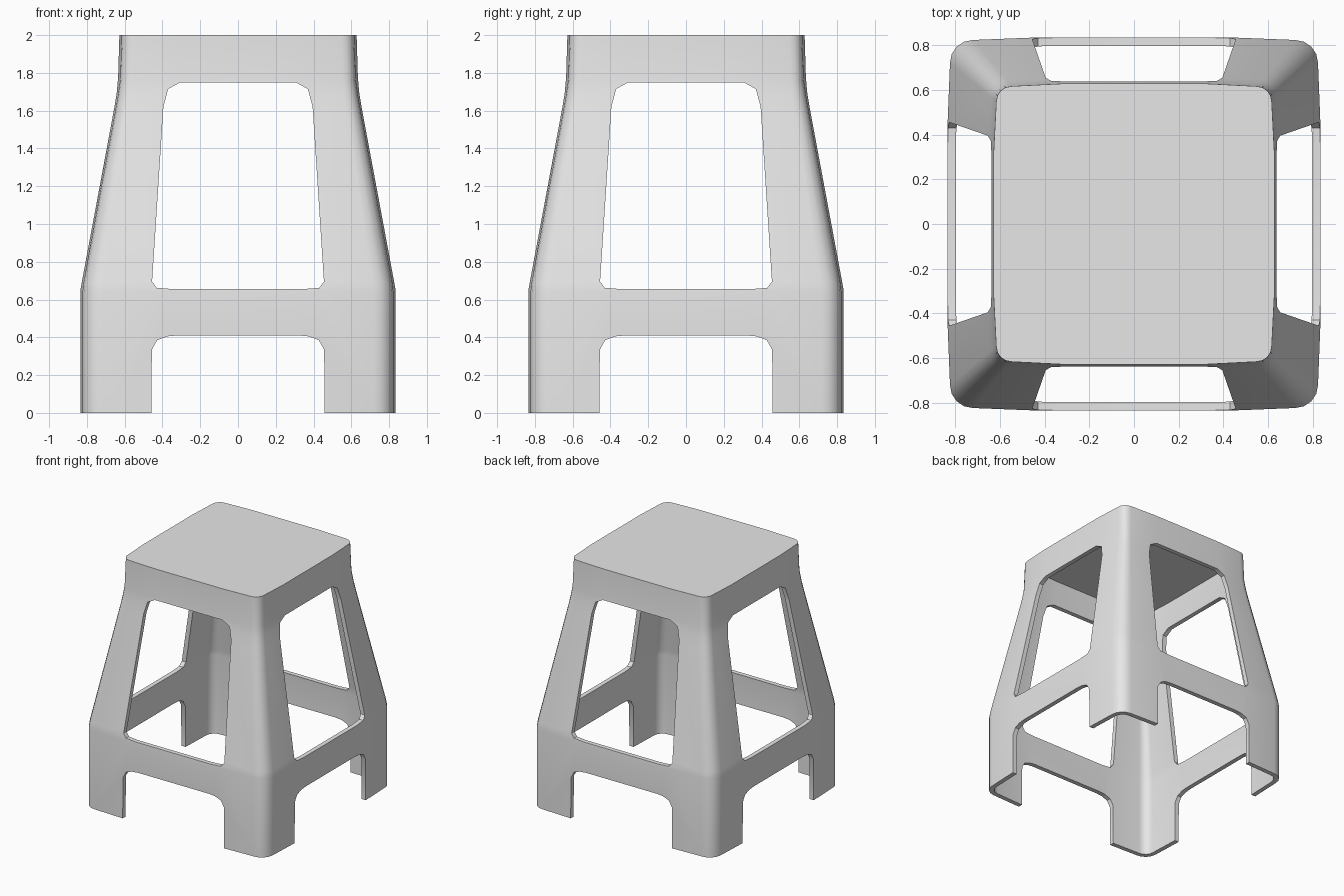
import bpy
import math

cube = bpy.data.objects.get("Cube")
if cube:
    bpy.data.objects.remove(cube, do_unlink=True)

# One plain grey plastic
plastic = bpy.data.materials.new("grey_plastic")
plastic.use_nodes = True
grey = (0.8, 0.8, 0.8, 1.0)
plastic.diffuse_color = grey
plastic.node_tree.nodes["Principled BSDF"].inputs["Base Color"].default_value = grey

WALL = 0.037   # shell thickness
BULGE = 0.012  # slight outward bow of each side


def make_object(name, verts, faces):
    mesh = bpy.data.meshes.new(name)
    mesh.from_pydata(verts, [], faces)
    mesh.materials.append(plastic)
    obj = bpy.data.objects.new(name, mesh)
    bpy.context.collection.objects.link(obj)
    return obj


def section(half, radius):
    """Rounded square outline, built from one corner turned four times."""
    c, arc = half - radius, radius - BULGE
    corner = [(half, half * 0.5)]
    for i in range(5):
        a = math.radians(22.5 * i)
        corner.append((c + arc * math.cos(a), c + arc * math.sin(a)))
    corner.append((half * 0.5, half))
    outline = []
    for _ in range(4):
        outline += corner
        corner = [(-y, x) for x, y in corner]
    return outline


def loft(name, rings):
    """Closed solid through stacked outlines of 3D points."""
    n = len(rings[0])
    verts = [p for ring in rings for p in ring]
    faces = [tuple(reversed(range(n))), tuple(range(len(verts) - n, len(verts)))]
    for k in range(len(rings) - 1):
        for i in range(n):
            j = (i + 1) % n
            faces.append((k * n + i, k * n + j, (k + 1) * n + j, (k + 1) * n + i))
    return make_object(name, verts, faces)


def body(name, profile, inset=0.0):
    return loft(name, [[(x, y, z) for x, y in section(s - inset, r - inset * 0.8)]
                       for z, s, r in profile])


def opening(name, half_outline, along_x):
    """Prism through the whole stool from a mirrored half outline (x, z)."""
    outline = half_outline + [(-x, z) for x, z in reversed(half_outline)]
    if along_x:
        rings = [[(d, x, z) for x, z in outline] for d in (-1.2, 1.2)]
    else:
        rings = [[(x, d, z) for x, z in outline] for d in (1.2, -1.2)]
    return loft(name, rings)


def cut(target, cutter):
    cutter.hide_render = True
    mod = target.modifiers.new("cut", "BOOLEAN")
    mod.operation = "DIFFERENCE"
    mod.solver = "EXACT"
    mod.object = cutter
    bpy.context.view_layer.objects.active = target
    bpy.ops.object.modifier_apply(modifier=mod.name)
    bpy.data.objects.remove(cutter, do_unlink=True)


# Height, half width and corner radius: straight feet, tapered legs, upright seat rim
profile = [(0, 0.835, 0.115), (0.64, 0.835, 0.115), (0.69, 0.829, 0.115),
           (1.6, 0.661, 0.087), (1.68, 0.647, 0.084), (1.765, 0.635, 0.08),
           (2, 0.628, 0.08)]
stool = body("stool_shell", profile)

# Hollow underside
hollow = [(-0.1, 0.835, 0.115)] + profile[1:-1] + [(2 - WALL, 0.629, 0.08)]
cut(stool, body("hollow_cutter", hollow, WALL))

# Large openings between legs, and foot openings under the rails
leg_gap = [(0.34, 0.655), (0.43, 0.662), (0.455, 0.695), (0.395, 1.62),
           (0.37, 1.715), (0.305, 1.75)]
foot_gap = [(0.46, -0.1), (0.456, 0.335), (0.428, 0.385), (0.375, 0.405), (0.32, 0.41)]
for along_x in (False, True):
    cut(stool, opening("leg_gap_cutter", leg_gap, along_x))
    cut(stool, opening("foot_gap_cutter", foot_gap, along_x))

# Smooth sides with crisp rims
bpy.ops.object.select_all(action="DESELECT")
stool.select_set(True)
bpy.context.view_layer.objects.active = stool
bpy.ops.object.shade_smooth_by_angle(angle=math.radians(35))
